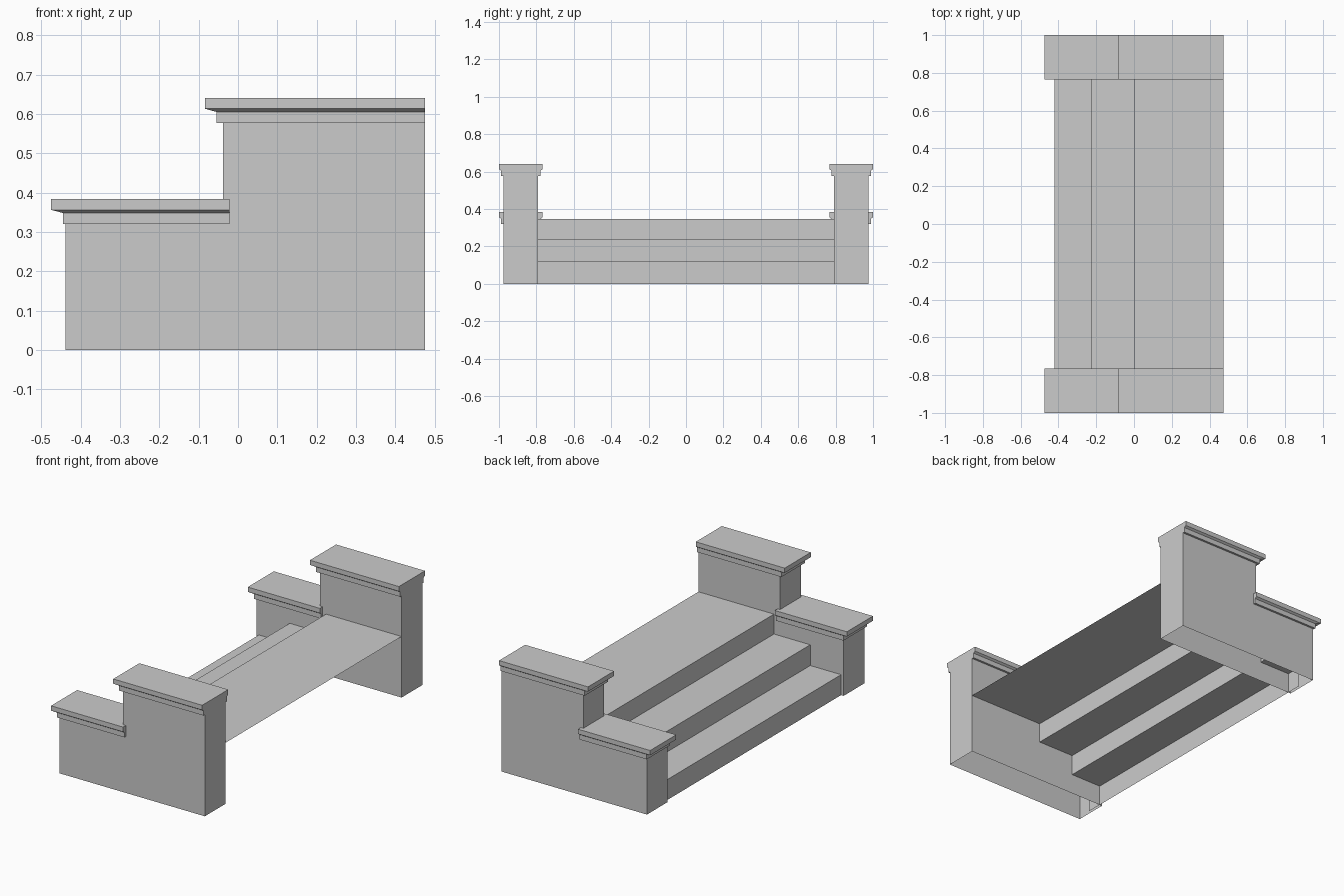
import bpy
import bmesh

default = bpy.data.objects.get("Cube")
if default:
    bpy.data.objects.remove(default, do_unlink=True)

# One plain stone colour
stone = bpy.data.materials.new("grey stone")
stone.use_nodes = True
GREY = (0.6, 0.6, 0.6, 1)
stone.diffuse_color = GREY
stone.node_tree.nodes["Principled BSDF"].inputs["Base Color"].default_value = GREY

BACK = 0.475               # shared flush end of every part
INNER, OUTER = 0.79, 0.976  # wall faces across the width


def finish(name, bm, recalc=True):
    if recalc:
        bmesh.ops.recalc_face_normals(bm, faces=bm.faces)
    mesh = bpy.data.meshes.new(name)
    bm.to_mesh(mesh)
    bm.free()
    mesh.materials.append(stone)
    obj = bpy.data.objects.new(name, mesh)
    bpy.context.collection.objects.link(obj)
    return obj


def steps():
    """Open stair sheet: a zigzag profile swept across the width."""
    profile = [(-0.422, 0), (-0.422, 0.116), (-0.228, 0.116),
               (-0.228, 0.234), (0, 0.234), (0, 0.347), (BACK, 0.347)]
    bm = bmesh.new()
    rows = [[bm.verts.new((x, y, z)) for x, z in profile] for y in (-0.88, 0.88)]
    for i in range(len(profile) - 1):
        bm.faces.new((rows[0][i], rows[0][i + 1], rows[1][i + 1], rows[1][i]))
    finish("steps", bm, recalc=False)


def wall(name, side):
    """Two-level hollow side wall, open underneath."""
    profile = [(BACK, 0), (BACK, 0.577), (-0.038, 0.577),
               (-0.038, 0.32), (-0.438, 0.32), (-0.438, 0)]
    bm = bmesh.new()
    rows = [[bm.verts.new((x, side * y, z)) for x, z in profile] for y in (INNER, OUTER)]
    for row in rows:
        bm.faces.new(row)
    for i in range(len(profile) - 1):
        bm.faces.new((rows[0][i], rows[0][i + 1], rows[1][i + 1], rows[1][i]))
    finish(name, bm)


def coping(name, side, front, trim_front, end, base):
    """Moulded cap: narrow trim, shallow slope, wide slab; flush at one end."""
    trim = (trim_front, INNER - 0.012, OUTER + 0.012)
    slab = (front, 0.766, 1.0)
    levels = [(0, trim), (0.028, trim), (0.036, slab), (0.063, slab)]
    bm = bmesh.new()
    rings = []
    for height, (x, y0, y1) in levels:
        corners = [(x, y0), (end, y0), (end, y1), (x, y1)]
        rings.append([bm.verts.new((cx, side * cy, base + height)) for cx, cy in corners])
    for low, high in zip(rings, rings[1:]):
        for i in range(4):
            j = (i + 1) % 4
            bm.faces.new((low[i], low[j], high[j], high[i]))
    bm.faces.new(rings[0])
    bm.faces.new(rings[-1])
    finish(name, bm)


steps()
for label, side in (("front", -1), ("rear", 1)):
    wall(label + "_side_wall", side)
    coping(label + "_upper_coping", side, -0.084, -0.055, BACK, 0.577)
    coping(label + "_lower_coping", side, -0.475, -0.445, -0.022, 0.32)
